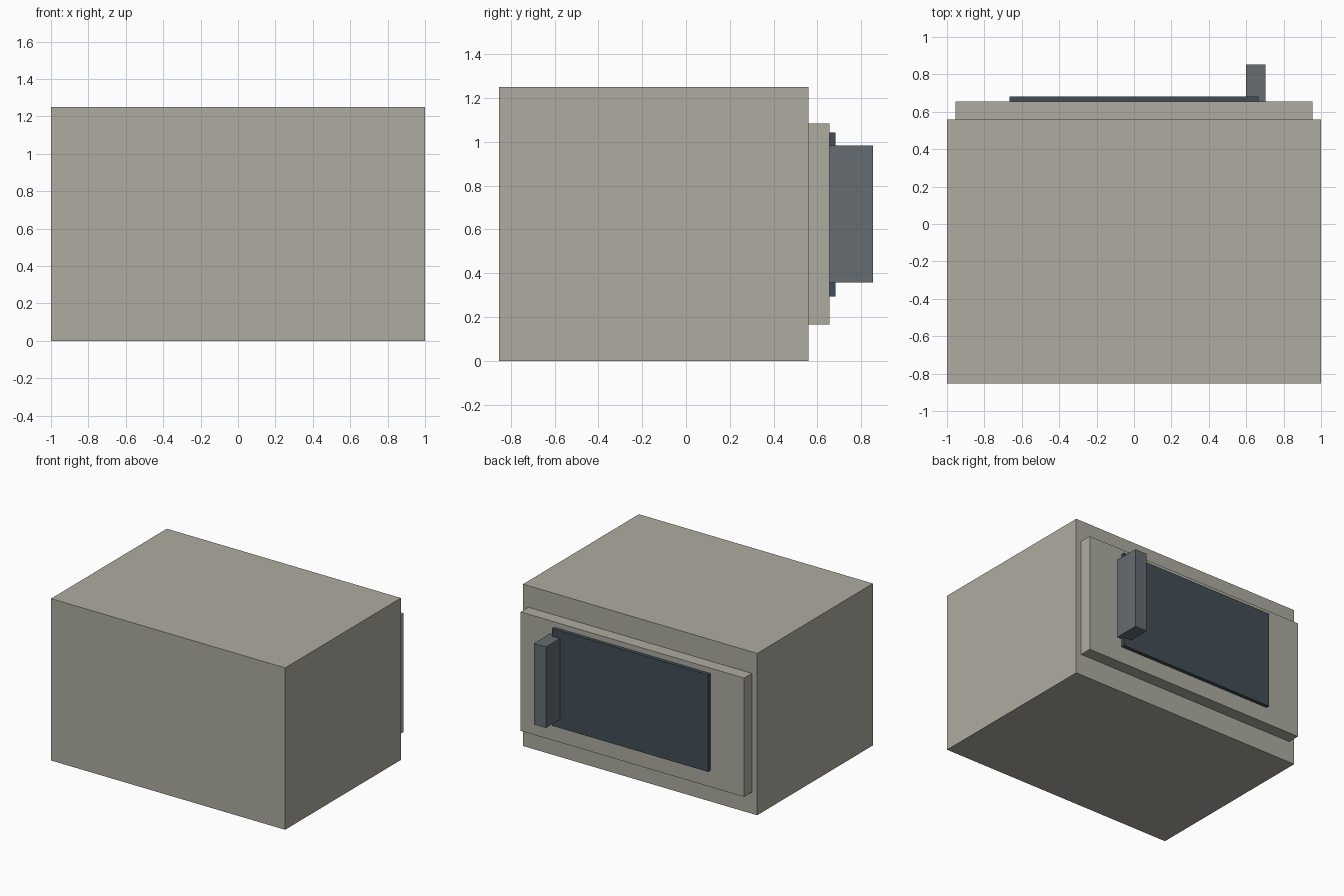
import bpy
import bmesh
from mathutils import Vector

if "Cube" in bpy.data.objects:
    bpy.data.objects.remove(bpy.data.objects["Cube"])


def material(name, rgb):
    mat = bpy.data.materials.new(name)
    mat.diffuse_color = (*rgb, 1.0)
    mat.use_nodes = True
    mat.node_tree.nodes["Principled BSDF"].inputs["Base Color"].default_value = mat.diffuse_color
    return mat


def box(name, lo, hi, mat):
    """Axis-aligned box spanning two opposite corners."""
    lo, hi = Vector(lo), Vector(hi)
    bm = bmesh.new()
    bmesh.ops.create_cube(bm, size=1.0)
    bmesh.ops.scale(bm, vec=hi - lo, verts=bm.verts)
    mesh = bpy.data.meshes.new(name)
    bm.to_mesh(mesh)
    bm.free()
    mesh.materials.append(mat)
    obj = bpy.data.objects.new(name, mesh)
    obj.location = (lo + hi) / 2
    bpy.context.collection.objects.link(obj)
    return obj


casing = material("warm_grey", (0.42, 0.41, 0.35))
glass = material("dark_glass", (0.055, 0.075, 0.095))
metal = material("slate_grey", (0.13, 0.15, 0.165))

# Oven casing
box("body", (-1.0, -0.853, 0.0), (1.0, 0.56, 1.25), casing)
# Door slab on the back (+y) side
box("door", (-0.955, 0.56, 0.166), (0.955, 0.655, 1.084), casing)
# Dark window on the door
box("window", (-0.666, 0.655, 0.293), (0.666, 0.683, 1.043), glass)
# Upright handle overlapping the window edge
box("handle", (0.60, 0.655, 0.358), (0.703, 0.853, 0.984), metal)
